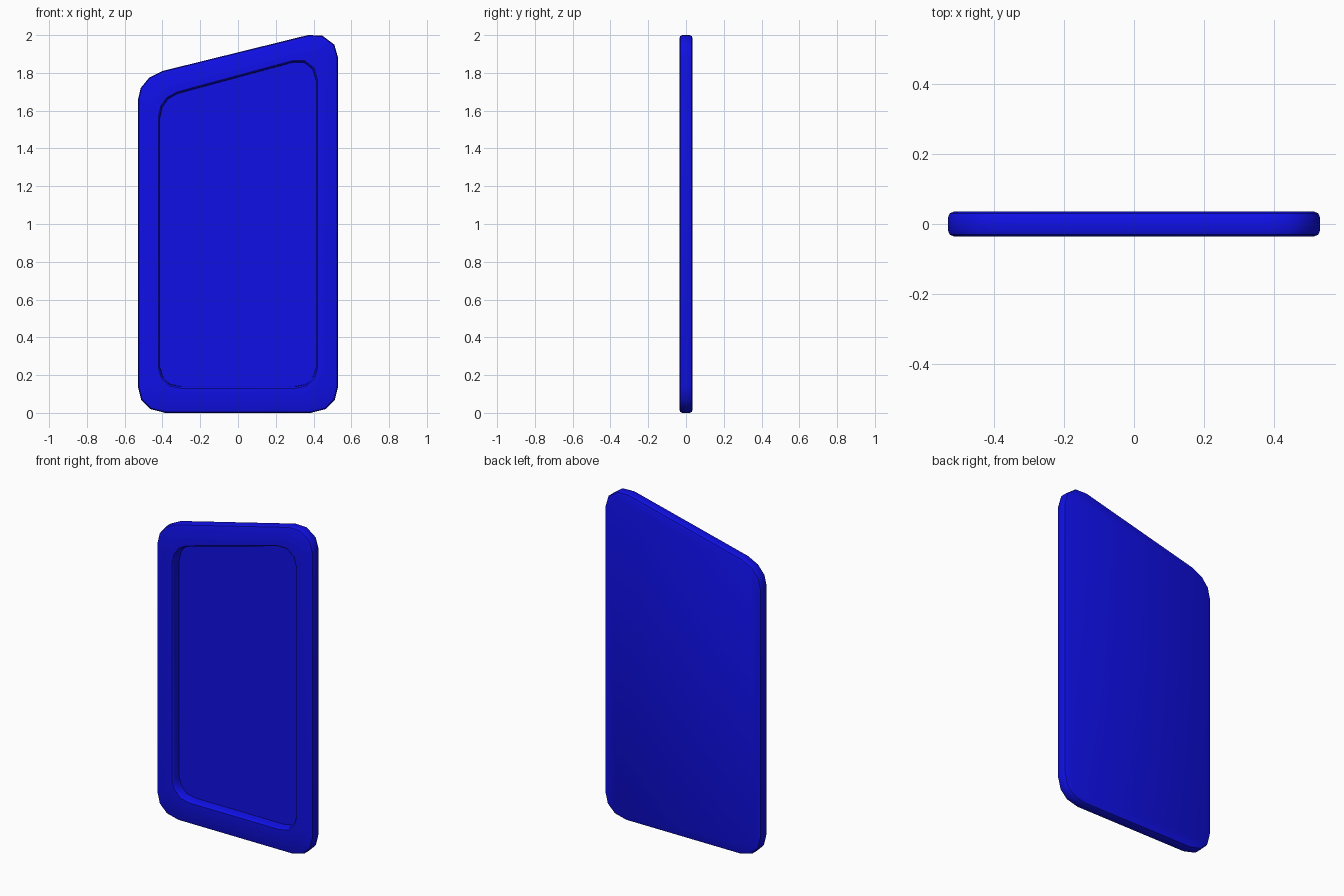
import bpy, bmesh, math
from mathutils import Vector

if "Cube" in bpy.data.objects:
    bpy.data.objects.remove(bpy.data.objects["Cube"])

# Outlines in (x, z), counter-clockwise seen from the front, four points per corner
OUTER = [(-.53, .14), (-.512, .068), (-.463, .02), (-.385, 0),
         (.385, 0), (.463, .02), (.512, .068), (.53, .14),
         (.53, 1.88), (.51, 1.95), (.445, 1.998), (.37, 2.0),
         (-.40, 1.81), (-.47, 1.775), (-.515, 1.72), (-.53, 1.655)]
INNER = [(-.412, .24), (-.397, .19), (-.36, .152), (-.30, .14),
         (.30, .14), (.36, .152), (.397, .19), (.412, .24),
         (.412, 1.76), (.395, 1.82), (.35, 1.855), (.29, 1.855),
         (-.32, 1.69), (-.37, 1.662), (-.40, 1.62), (-.412, 1.565)]


def offset(points, d):
    """Move an outline inward by d along its mitred corner normals."""
    pts = [Vector(p) for p in points]
    out = []
    for i, p in enumerate(pts):
        a = (p - pts[i - 1]).normalized()
        b = (pts[(i + 1) % len(pts)] - p).normalized()
        na, nb = Vector((-a.y, a.x)), Vector((-b.y, b.x))
        n = (na + nb).normalized()
        out.append(p + n * d / n.dot(na))
    return out


# Cross-section from back face, round the outer edge, over the frame, into the recess
H, R = .035, .016
section = [(OUTER, R, H), (OUTER, R * .3, H - R * .3), (OUTER, 0, H - R),
           (OUTER, 0, -H + R), (OUTER, R * .3, -H + R * .3), (OUTER, R, -H),
           (INNER, -.010, -H), (INNER, -.005, -H + .004),
           (INNER, -.002, -H + .010), (INNER, 0, .02)]

bm = bmesh.new()
rings = [[bm.verts.new((p.x, y, p.y)) for p in offset(o, d)] for o, d, y in section]
for r, s in zip(rings, rings[1:]):
    for i in range(len(r)):
        j = (i + 1) % len(r)
        bm.faces.new((r[i], r[j], s[j], s[i]))
bm.faces.new(rings[0])    # back face
bm.faces.new(rings[-1])   # recessed panel
bmesh.ops.recalc_face_normals(bm, faces=bm.faces)

mesh = bpy.data.meshes.new("framed_panel")
bm.to_mesh(mesh)
bm.free()
panel = bpy.data.objects.new("framed_panel", mesh)
bpy.context.collection.objects.link(panel)

blue = bpy.data.materials.new("blue")
blue.diffuse_color = (0.005, 0.005, 0.8, 1)
blue.use_nodes = True
blue.node_tree.nodes["Principled BSDF"].inputs["Base Color"].default_value = blue.diffuse_color
mesh.materials.append(blue)

bpy.context.view_layer.objects.active = panel
panel.select_set(True)
bpy.ops.object.shade_smooth_by_angle(angle=math.radians(35))
